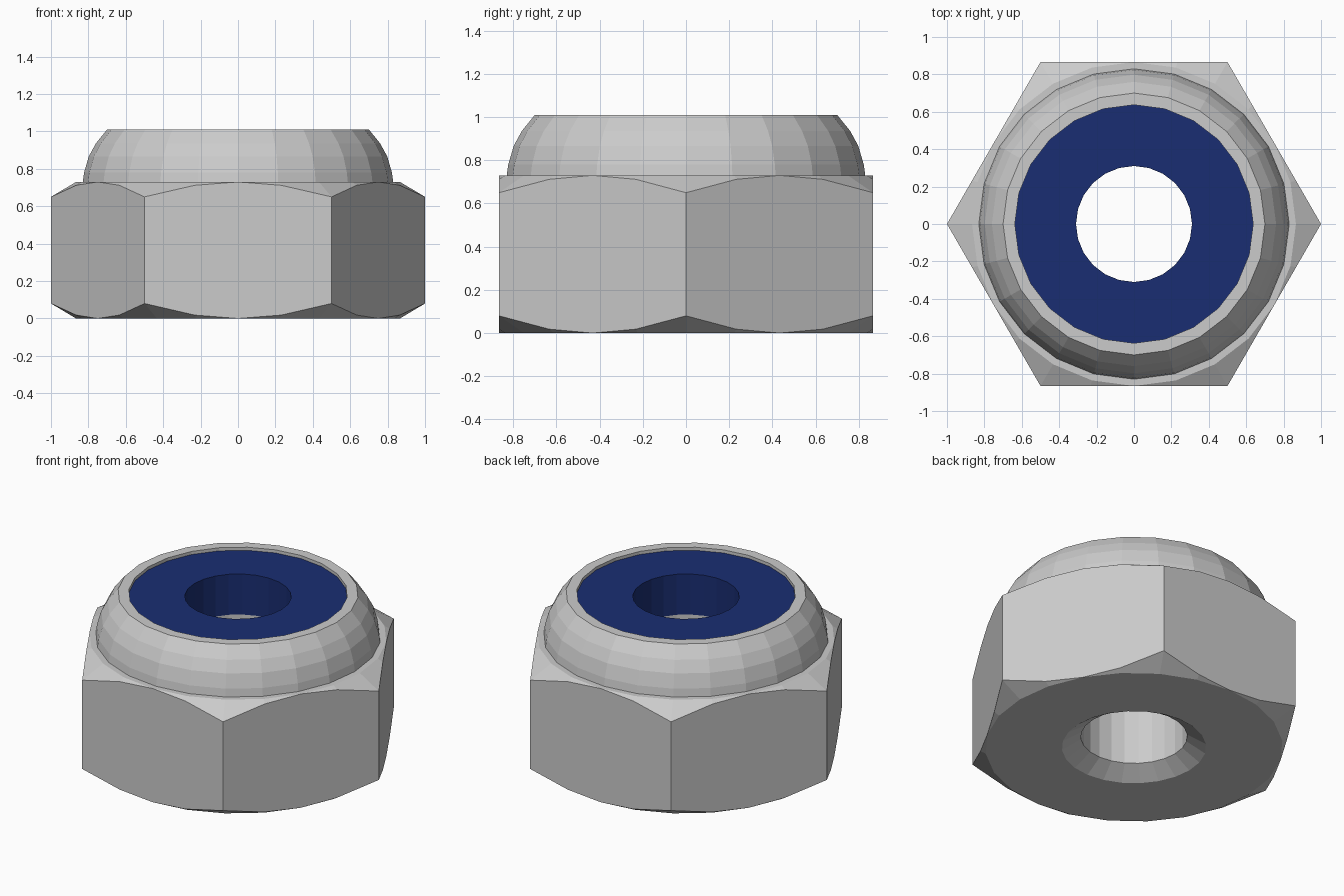
import bpy, bmesh
from math import cos, sin, radians

if "Cube" in bpy.data.objects:
    bpy.data.objects.remove(bpy.data.objects["Cube"])

SIDES = 24
FLAT = 0.866   # centre to flat side of the hexagon
HEX_H = 0.73   # height of the hexagonal part
HEX_LOW, HEX_HIGH = "hex_low", "hex_high"


def ring_point(step, i):
    """Point i of a ring: plain circle (radius, z), or a chamfered hexagon edge."""
    deg = 360 / SIDES * i
    if isinstance(step, tuple):
        r, z = step
    else:
        r = FLAT / cos(radians(deg % 60 - 30))
        drop = 0.08 * (r - FLAT) / (1 - FLAT)
        z = drop if step == HEX_LOW else HEX_H - drop
    return r * cos(radians(deg)), r * sin(radians(deg)), z


def lathe(name, profile):
    """Sweep a closed profile around z."""
    bm = bmesh.new()
    rings = [[bm.verts.new(ring_point(s, i)) for i in range(SIDES)] for s in profile]
    for k, a in enumerate(rings):
        b = rings[(k + 1) % len(rings)]
        for i in range(SIDES):
            j = (i + 1) % SIDES
            bm.faces.new((a[i], a[j], b[j], b[i]))
    bmesh.ops.remove_doubles(bm, verts=bm.verts, dist=0.0005)
    bmesh.ops.recalc_face_normals(bm, faces=bm.faces)
    mesh = bpy.data.meshes.new(name)
    bm.to_mesh(mesh)
    bm.free()
    obj = bpy.data.objects.new(name, mesh)
    bpy.context.collection.objects.link(obj)
    return obj


# Metal nut: countersink, chamfered hexagon, domed collar, insert pocket, bore
lathe("nut_body", [
    (0.31, 0.07), (0.42, 0), (FLAT, 0), HEX_LOW, HEX_HIGH, (FLAT, HEX_H),
    (0.83, HEX_H), (0.823, 0.78), (0.798, 0.866), (0.76, 0.936), (0.70, 1.01),
    (0.637, 1.01), (0.637, HEX_H), (0.31, HEX_H)])

# Blue locking ring seated in the collar
insert = lathe("locking_insert", [
    (0.31, HEX_H), (0.637, HEX_H), (0.637, 0.99), (0.31, 0.99)])
blue = bpy.data.materials.new("blue_plastic")
blue.diffuse_color = (0.01, 0.027, 0.17, 1)
blue.use_nodes = True
blue.node_tree.nodes["Principled BSDF"].inputs["Base Color"].default_value = blue.diffuse_color
insert.data.materials.append(blue)
